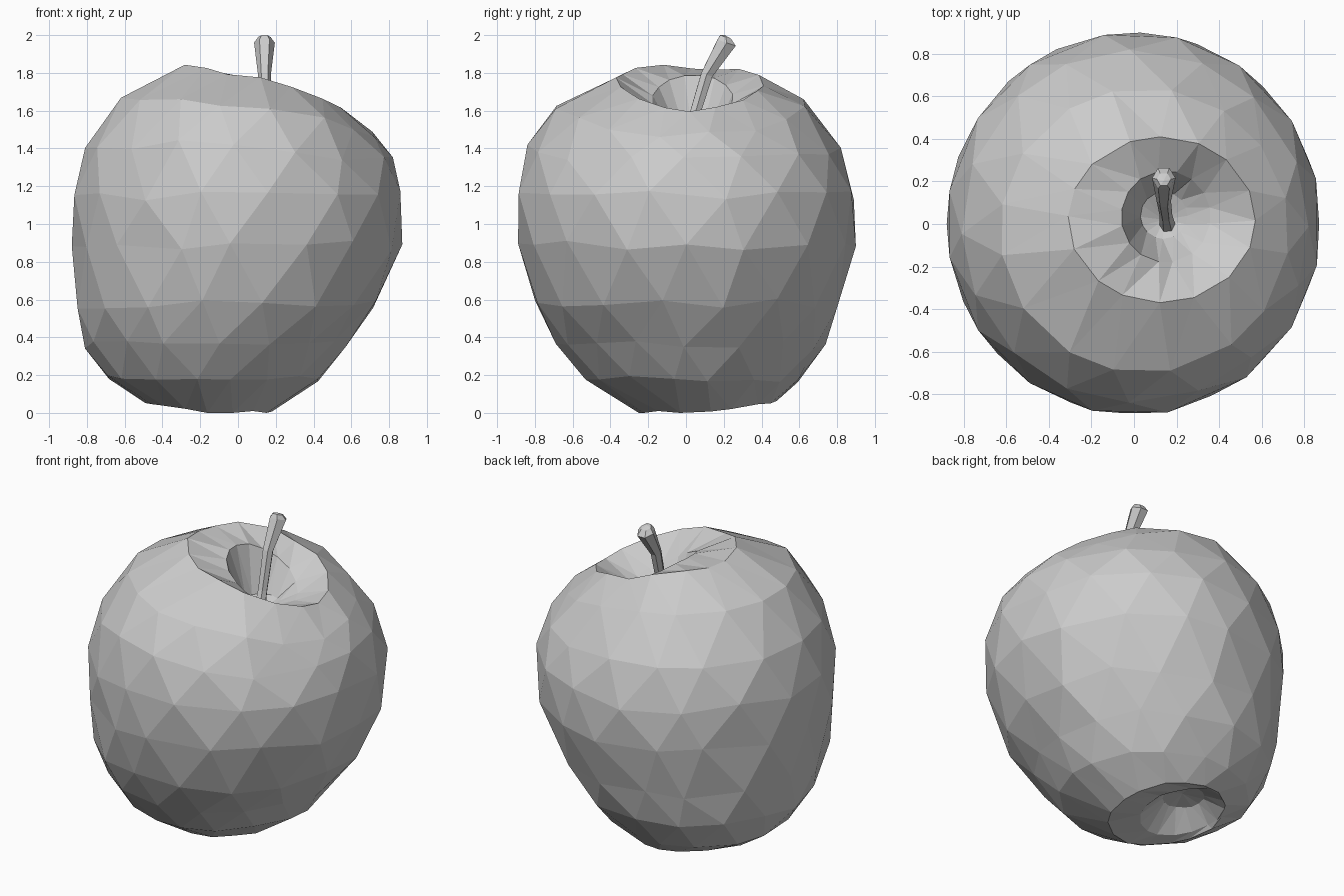
import bpy
import bmesh
import math
import random

random.seed(4)

default_cube = bpy.data.objects.get("Cube")
if default_cube:
    bpy.data.objects.remove(default_cube, do_unlink=True)

# One plain colour for the whole fruit
grey = bpy.data.materials.new("plain grey")
grey.use_nodes = True
colour = (0.6, 0.6, 0.6, 1)
grey.diffuse_color = colour
shader = grey.node_tree.nodes["Principled BSDF"]
shader.inputs["Base Color"].default_value = colour
shader.inputs["Roughness"].default_value = 0.8


def make_ring(bm, sides, offset, wobble, extents, height, tilt_x, tilt_y, saddle):
    """Add one loop of points inside the given x and y extents."""
    left, right, front, back = extents
    loop = []
    for i in range(sides):
        angle = math.tau * (i + offset + random.uniform(-wobble, wobble)) / sides
        c, s = math.cos(angle), math.sin(angle)
        # Each loop is an ellipse around the middle of its extents
        x = (left + right) / 2 + c * (right - left) / 2
        y = (front + back) / 2 + s * (back - front) / 2
        z = height + tilt_x * c + tilt_y * s + saddle * math.cos(2 * angle)
        z += random.uniform(-wobble, wobble) * (right - left) * 0.12
        loop.append(bm.verts.new((x, y, max(z, 0))))
    return loop


def loft(name, rings, sides, bottom, top, wobble, stagger):
    """Join stacked rings with triangles and close both ends at a point."""
    bm = bmesh.new()
    loops = [make_ring(bm, sides, stagger * (k % 2), wobble, *ring)
             for k, ring in enumerate(rings)]
    for k, (low, high) in enumerate(zip(loops, loops[1:])):
        for i in range(sides):
            j = (i + 1) % sides
            if k % 2 == 0:
                bm.faces.new((low[i], low[j], high[i]))
                bm.faces.new((low[j], high[j], high[i]))
            else:
                bm.faces.new((low[i], low[j], high[j]))
                bm.faces.new((low[i], high[j], high[i]))
    for point, loop in ((bottom, loops[0]), (top, loops[-1])):
        pole = bm.verts.new(point)
        for i in range(sides):
            bm.faces.new((pole, loop[i], loop[(i + 1) % sides]))
    bmesh.ops.recalc_face_normals(bm, faces=bm.faces)
    mesh = bpy.data.meshes.new(name)
    bm.to_mesh(mesh)
    bm.free()
    mesh.materials.append(grey)
    obj = bpy.data.objects.new(name, mesh)
    bpy.context.collection.objects.link(obj)


# Body: extents (left, right, front, back), height, x tilt, y tilt, saddle
body_rings = [
    # shallow hollow underneath, its lip and the resting rim
    ((-0.36, -0.12, 0.04, 0.3), 0.16, 0, 0, 0),
    ((-0.47, 0, -0.11, 0.44), 0.06, -0.015, 0.02, 0),
    ((-0.49, 0.18, -0.25, 0.48), 0.035, -0.02, 0.03, 0),
    # outer skin
    ((-0.7, 0.43, -0.54, 0.6), 0.18, 0, 0, 0),
    ((-0.81, 0.57, -0.69, 0.74), 0.36, 0, 0, 0),
    ((-0.86, 0.74, -0.81, 0.81), 0.58, 0, 0, 0),
    ((-0.88, 0.87, -0.89, 0.9), 0.89, 0, 0, 0),
    ((-0.88, 0.88, -0.9, 0.9), 1.15, 0, 0, 0),
    ((-0.81, 0.82, -0.84, 0.82), 1.39, -0.04, 0, -0.02),
    ((-0.63, 0.73, -0.7, 0.64), 1.59, -0.09, 0, -0.032),
    # uneven shoulder, dipping on one side
    ((-0.31, 0.57, -0.37, 0.41), 1.735, -0.11, -0.01, -0.015),
    # hollow around the stem
    ((-0.06, 0.36, -0.18, 0.25), 1.66, -0.125, 0, 0),
    ((0.03, 0.25, -0.07, 0.15), 1.48, 0, 0, 0),
]
loft("fruit_body", body_rings, 16, (-0.23, 0.17, 0.18), (0.14, 0.02, 1.42), 0.14, 0.5)

# Stem: leaning rod that thickens towards its cut end
stem_path = [
    (0.16, -0.02, 1.4, 0.04),
    (0.15, 0.04, 1.56, 0.03),
    (0.14, 0.11, 1.79, 0.034),
    (0.14, 0.215, 1.96, 0.055),
    (0.14, 0.21, 1.99, 0.033),
]
stem_rings = [((x - r, x + r, y - r, y + r), z, 0, -r / 3, 0)
              for x, y, z, r in stem_path]
loft("stem", stem_rings, 6, (0.16, -0.02, 1.38), (0.14, 0.205, 2), 0.05, 0)
